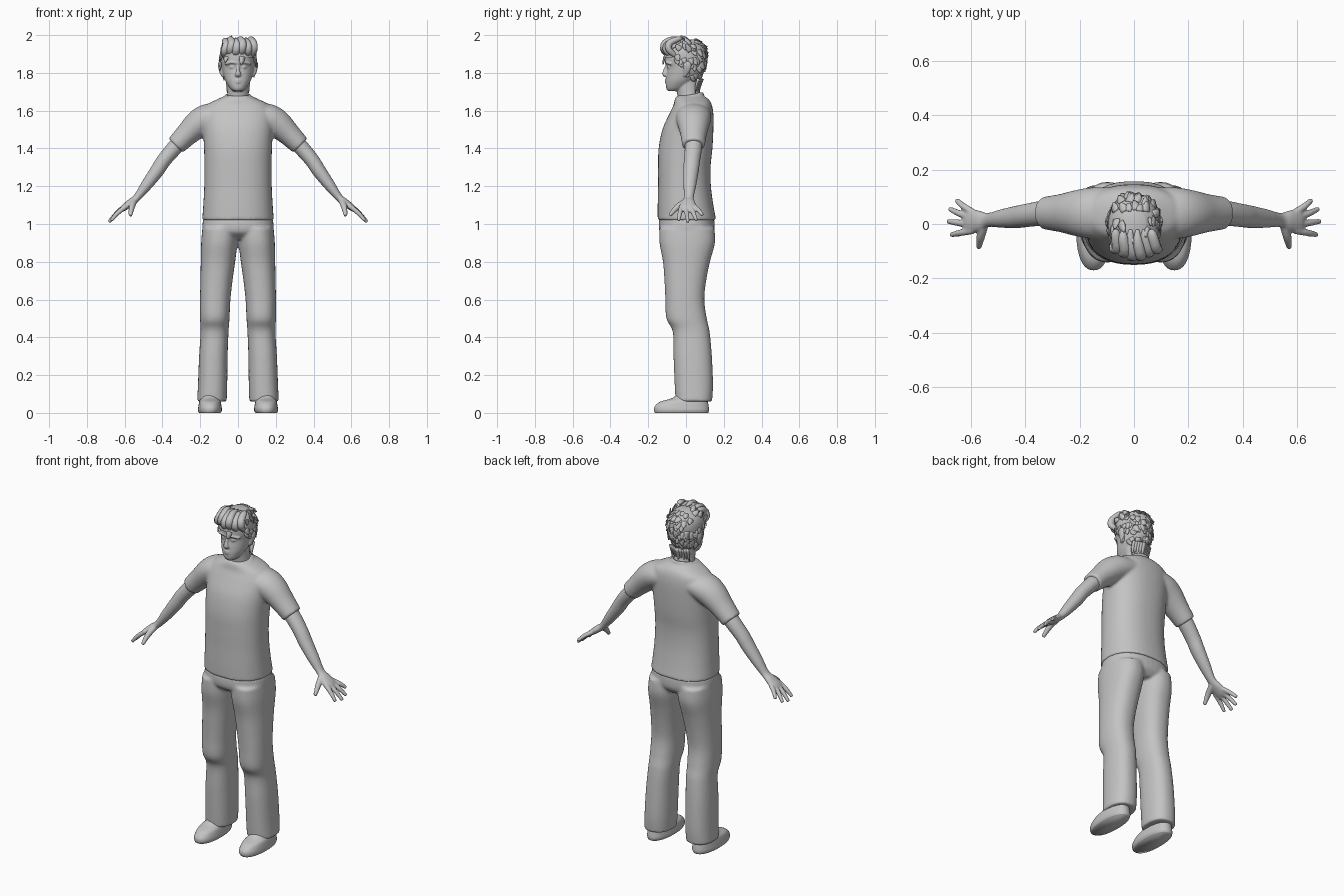
import bpy
import bmesh
import math
import random
from mathutils import Vector

random.seed(4)
default_cube = bpy.data.objects.get("Cube")
if default_cube:
    bpy.data.objects.remove(default_cube, do_unlink=True)

grey = bpy.data.materials.new("plain_grey")
grey.use_nodes = True
tone = (0.55, 0.55, 0.55, 1)
grey.diffuse_color = tone
grey.node_tree.nodes["Principled BSDF"].inputs["Base Color"].default_value = tone

Y_AXIS = Vector((0, 1, 0))
Z_AXIS = Vector((0, 0, 1))


def resample(rows, steps=5):
    """Smoothly interpolate rows of numbers."""
    result = []
    last = len(rows) - 1
    for i in range(last):
        before, start = rows[max(i - 1, 0)], rows[i]
        end, after = rows[i + 1], rows[min(i + 2, last)]
        for k in range(steps):
            t = k / steps
            result.append([
                b + t * ((c - a) / 2 + t * ((2 * a - 5 * b + 4 * c - d) / 2
                                            + t * (3 * b - a - 3 * c + d) / 2))
                for a, b, c, d in zip(before, start, end, after)])
    result.append(list(rows[last]))
    return result


def skin(bm, rings):
    """Join rings of points into a closed shell."""
    loops = [[bm.verts.new(p) for p in ring] for ring in rings]
    count = len(loops[0])
    for low, high in zip(loops, loops[1:]):
        for i in range(count):
            j = (i + 1) % count
            bm.faces.new((low[i], low[j], high[j], high[i]))
    bm.faces.new(loops[0][::-1])
    bm.faces.new(loops[-1])


def loft(bm, rows, side=1, power=2.3, count=40):
    """Stack of rounded outlines, each row: z, x min, x max, y front, y back."""
    rings = []
    for z, x0, x1, y0, y1 in resample(rows):
        ring = []
        for i in range(count):
            angle = math.tau * i / count
            c, s = math.cos(angle), math.sin(angle)
            c = math.copysign(abs(c) ** (2 / power), c)
            s = math.copysign(abs(s) ** (2 / power), s)
            ring.append((side * ((x0 + x1) / 2 + c * (x1 - x0) / 2),
                         (y0 + y1) / 2 + s * (y1 - y0) / 2, z))
        rings.append(ring)
    skin(bm, rings)


def tube(bm, rows, side=1, axis=Y_AXIS, count=16, steps=5):
    """Limb along a path, each row: x, y, z, thickness, width along axis."""
    rows = resample(rows, steps)
    centres = [Vector((side * r[0], r[1], r[2])) for r in rows]
    rings = []
    for i, row in enumerate(rows):
        along = centres[min(i + 1, len(rows) - 1)] - centres[max(i - 1, 0)]
        along.normalize()
        wide = (axis - axis.dot(along) * along).normalized()
        thick = along.cross(wide)
        rings.append([centres[i] + thick * row[3] * math.cos(math.tau * k / count)
                      + wide * row[4] * math.sin(math.tau * k / count)
                      for k in range(count)])
    skin(bm, rings)


def finish(bm, name, voxel=None, smoothing=4):
    """Turn the shells into an object, fused into one skin when asked."""
    bmesh.ops.recalc_face_normals(bm, faces=bm.faces)
    mesh = bpy.data.meshes.new(name)
    bm.to_mesh(mesh)
    bm.free()
    mesh.materials.append(grey)
    obj = bpy.data.objects.new(name, mesh)
    bpy.context.collection.objects.link(obj)
    mesh.shade_smooth()
    if voxel:
        fuse = obj.modifiers.new("fuse", 'REMESH')
        fuse.mode = 'VOXEL'
        fuse.voxel_size = voxel
        fuse.use_smooth_shade = True
        relax = obj.modifiers.new("relax", 'SMOOTH')
        relax.factor = 0.5
        relax.iterations = smoothing
    return obj


# Shirt: torso, sleeves and collar band
bm = bmesh.new()
torso = [(1.02, .19, -.15, .16), (1.1, .184, -.15, .145), (1.2, .179, -.148, .132),
         (1.3, .178, -.148, .13), (1.4, .18, -.145, .14), (1.5, .185, -.125, .145),
         (1.58, .187, -.09, .145), (1.63, .165, -.066, .137), (1.66, .11, -.06, .12),
         (1.68, .065, -.05, .09)]
loft(bm, [(z, -w, w, front, back) for z, w, front, back in torso])
for side in (1, -1):
    tube(bm, [(.10, .04, 1.575, .065, .095), (.16, .04, 1.56, .076, .094),
              (.21, .04, 1.53, .075, .085), (.27, .04, 1.475, .062, .07),
              (.33, .04, 1.415, .053, .06)], side, count=28)
band = []
for i in range(25):
    a = math.tau * i / 24
    band.append((.062 * math.sin(a), .018 + .07 * math.cos(a),
                 1.675 + .016 * math.cos(a), .008, .012))
tube(bm, band, axis=Z_AXIS, count=8, steps=1)
finish(bm, "shirt", .008, 6)

# Trousers: hips and two loose legs
bm = bmesh.new()
loft(bm, [(.92, -.15, .15, -.09, .12), (.96, -.188, .188, -.14, .15),
          (1.03, -.184, .184, -.142, .15)])
for side in (1, -1):
    loft(bm, [(.06, .06, .216, -.055, .138), (.15, .057, .212, -.06, .143),
              (.3, .055, .206, -.066, .137), (.43, .05, .198, -.07, .125),
              (.5, .045, .201, -.104, .11), (.6, .04, .201, -.109, .097),
              (.7, .029, .199, -.114, .107), (.8, .015, .197, -.122, .127),
              (.9, .003, .195, -.14, .153), (.98, 0, .188, -.14, .15)], side)
finish(bm, "trousers", .008, 5)

for side, label in ((1, "left"), (-1, "right")):
    # Shoe
    bm = bmesh.new()
    loft(bm, [(0, .092, .207, -.165, .118), (.015, .085, .212, -.17, .122),
              (.035, .087, .21, -.165, .12), (.06, .092, .205, -.135, .115),
              (.08, .10, .197, -.07, .11), (.12, .105, .19, -.03, .105)], side)
    finish(bm, label + "_shoe")

    # Arm, palm, fingers and thumb
    bm = bmesh.new()
    tube(bm, [(.27, .04, 1.47, .042, .045), (.33, .04, 1.41, .042, .046),
              (.39, .032, 1.34, .039, .043), (.43, .026, 1.28, .037, .041),
              (.485, .02, 1.205, .03, .034), (.535, .015, 1.14, .02, .026),
              (.57, .012, 1.112, .02, .038), (.605, .01, 1.085, .017, .044),
              (.622, .01, 1.07, .01, .04)], side, count=24)
    for base, tip in ((.042, (.652, .088, 1.047)), (.021, (.677, .055, 1.02)),
                      (-.002, (.684, .01, 1.01)), (-.024, (.672, -.04, 1.018))):
        x, y, z = tip
        tube(bm, [(.59, base, 1.095, .013, .013),
                  ((.6 + x) / 2, (base + y) / 2, (1.1 + z) / 2, .0125, .0125),
                  (x, y, z, .009, .009)], side)
    tube(bm, [(.55, 0, 1.12, .017, .018), (.562, -.045, 1.09, .016, .016),
              (.57, -.087, 1.045, .01, .01)], side, axis=Z_AXIS)
    finish(bm, label + "_arm", .005, 3)

# Head with neck, ears and face
skull = [(1.703, .025, -.095, -.03), (1.72, .044, -.105, .0), (1.755, .066, -.107, .045),
         (1.79, .078, -.104, .08), (1.83, .086, -.10, .095), (1.865, .088, -.111, .1),
         (1.91, .086, -.107, .098), (1.945, .069, -.085, .08), (1.97, .035, -.04, .045)]
bm = bmesh.new()
loft(bm, [(z, -w, w, front, back) for z, w, front, back in skull], power=2.1)
tube(bm, [(0, .035, 1.6, .07, .065), (0, .012, 1.7, .056, .06), (0, .005, 1.8, .056, .06)],
     count=28)
tube(bm, [(0, -.1, 1.845, .007, .006), (0, -.111, 1.815, .01, .009),
          (0, -.112, 1.793, .016, .013), (0, -.1, 1.782, .014, .006)])
tube(bm, [(-.066, -.078, 1.847, .007, .01), (-.034, -.1, 1.856, .007, .01),
          (0, -.106, 1.852, .006, .006), (.034, -.1, 1.856, .007, .01),
          (.066, -.078, 1.847, .007, .01)])
for height in (1.75, 1.762):
    tube(bm, [(-.026, -.094, 1.756, .003, .004), (0, -.106, height, .006, .007),
              (.026, -.094, 1.756, .003, .004)])
for side in (1, -1):
    tube(bm, [(.078, -.006, 1.782, .009, .008), (.09, .004, 1.81, .01, .016),
              (.096, .008, 1.84, .01, .022), (.095, .01, 1.86, .008, .012)], side)
    tube(bm, [(.018, -.094, 1.829, .003, .004), (.033, -.092, 1.831, .009, .008),
              (.048, -.08, 1.829, .003, .004)], side)
finish(bm, "head", .0045, 2)

# Hair cap trimmed along a hairline that drops towards the nape
bm = bmesh.new()
loft(bm, [(z + .008, -w - .007, w + .007, front - .006, back + .007)
          for z, w, front, back in skull], power=2.1)
bmesh.ops.recalc_face_normals(bm, faces=bm.faces)


def below_hairline(face):
    spot = face.calc_center_median()
    return spot.z < max(1.73, 1.885 - max(0, spot.y + .06) * 1.25)


bmesh.ops.delete(bm, geom=[f for f in bm.faces if below_hairline(f)], context='FACES')
roots = [(f.calc_center_median(), f.normal.copy()) for f in bm.faces]
finish(bm, "hair_cap")

# Loose flat locks: swept forward and up on top, down at the back
bm = bmesh.new()
for root, normal in random.sample(roots, 130):
    sway = random.uniform(-.5, .5)
    if root.y < .03 and root.z > 1.9:
        flow, lift = Vector((sway, -.6, .7)), .012
    else:
        flow, lift = Vector((sway, .35, -1)), .005
    flow = (flow - flow.dot(normal) * normal).normalized()
    length = random.uniform(.025, .045)
    path = []
    for step, width in ((0, .016), (.5, .017), (1, .004)):
        p = root + flow * length * step + normal * lift * step
        path.append((p.x, p.y, min(p.z, 1.995), .003, width))
    tube(bm, path, axis=normal.cross(flow), count=6, steps=2)
# Locks over the nape
for i in range(9):
    x = (i - 4) * .013
    y = .062 - abs(x) * .4
    tube(bm, [(x, y + .025, 1.77, .008, .014), (x, y + .012, 1.73, .006, .012),
              (x * 1.1, y + .008, 1.695 + .01 * (i % 2), .002, .002)],
         axis=Vector((1, 0, 0)), count=6, steps=2)
finish(bm, "hair_locks")

# Raised curls over the forehead
bm = bmesh.new()
for i in range(6):
    x = (i - 2.5) * .028
    back = abs(x) * .45
    rise = .008 * (i % 2)
    tube(bm, [(x, -.085 + back, 1.89, .014, .016),
              (x * 1.1 + .006, -.122 + back, 1.915 + rise, .017, .021),
              (x + .01, -.118 + back, 1.95 + rise, .018, .021),
              (x * .95, -.07 + back, 1.972 + rise, .014, .018),
              (x * .9, -.02, 1.98, .004, .006)],
         axis=Vector((1, 0, 0)), count=10, steps=3)
finish(bm, "hair_quiff")
